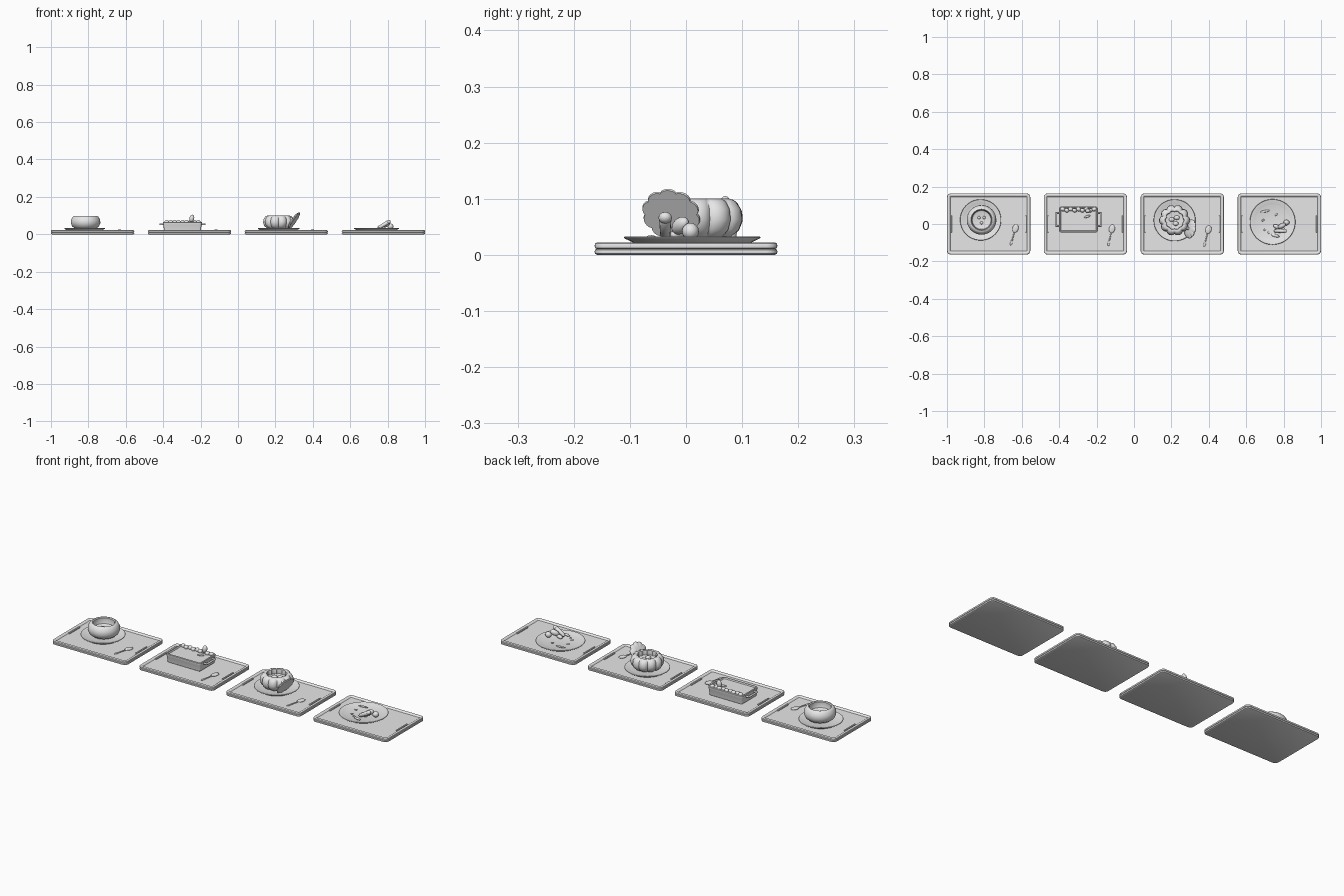
import bpy, bmesh, math, random
from mathutils import Vector, Matrix

if "Cube" in bpy.data.objects:
    bpy.data.objects.remove(bpy.data.objects["Cube"])

random.seed(4)
grey = bpy.data.materials.new("plain grey")
grey.diffuse_color = (0.8, 0.8, 0.8, 1)
grey.use_nodes = True
grey.node_tree.nodes["Principled BSDF"].inputs["Base Color"].default_value = grey.diffuse_color


def finish(bm, name, loc=(0, 0, 0), rot=None, angle=35):
    bmesh.ops.recalc_face_normals(bm, faces=bm.faces)
    me = bpy.data.meshes.new(name)
    bm.to_mesh(me)
    bm.free()
    me.materials.append(grey)
    ob = bpy.data.objects.new(name, me)
    bpy.context.collection.objects.link(ob)
    ob.location = loc
    if rot:
        ob.rotation_euler = rot
    bpy.ops.object.select_all(action='DESELECT')
    ob.select_set(True)
    bpy.context.view_layer.objects.active = ob
    bpy.ops.object.shade_smooth_by_angle(angle=math.radians(angle))
    return ob


def loft(rings, name, loc=(0, 0, 0), rot=None, angle=35):
    """Skin a stack of closed rings and cap both ends."""
    bm = bmesh.new()
    vs = [[bm.verts.new(p) for p in r] for r in rings]
    n = len(vs[0])
    for a, b in zip(vs, vs[1:]):
        for i in range(n):
            j = (i + 1) % n
            bm.faces.new((a[i], a[j], b[j], b[i]))
    bm.faces.new(vs[0][::-1])
    bm.faces.new(vs[-1])
    return finish(bm, name, loc, rot, angle)


def lathe(profile, name, loc, rot=None, n=48, ribs=0, depth=0.0, angle=35):
    """Turned shape, optionally with pumpkin ribs."""
    rings = []
    for r, z in profile:
        ring = []
        for i in range(n):
            a = math.tau * i / n
            k = r * (1 - depth + depth * 2 * abs(math.cos(a * ribs / 2)) ** 0.7 - depth) if ribs else r
            ring.append((k * math.cos(a), k * math.sin(a), z))
        rings.append(ring)
    return loft(rings, name, loc, rot, angle)


def rounded_rect(hx, hy, rad, z, seg=5):
    pts = []
    for q, (sx, sy) in enumerate(((1, 1), (-1, 1), (-1, -1), (1, -1))):
        for i in range(seg + 1):
            a = (q + i / seg) * math.pi / 2
            pts.append((sx * (hx - rad) + rad * math.cos(a),
                        sy * (hy - rad) + rad * math.sin(a), z))
    return pts


def rect_body(hx, hy, rad, profile, name, loc):
    return loft([rounded_rect(hx - d, hy - d, max(rad - d, 0.002), z) for d, z in profile], name, loc)


def blob(name, loc, size, rot=None):
    bm = bmesh.new()
    bmesh.ops.create_uvsphere(bm, u_segments=16, v_segments=10, radius=1)
    bmesh.ops.scale(bm, vec=size, verts=bm.verts)
    return finish(bm, name, loc, rot, 60)


def rod(name, a, b, r0, r1):
    a, b = Vector(a), Vector(b)
    rot = (b - a).to_track_quat('Z', 'Y').to_euler()
    h = (b - a).length
    return lathe([(r0 * .6, 0), (r0, h * .08), (r1, h * .92), (r1 * .6, h)], name, a, rot, 14, angle=50)


FLOOR = 0.016
TRAYS = (-0.777, -0.26, 0.258, 0.777)

# Trays with a grooved double rim and two grip bars
for x in TRAYS:
    rect_body(0.2225, 0.163, 0.02,
              [(0.005, 0), (0.001, 0.002), (0, 0.005), (0.001, 0.009), (0.004, 0.0105),
               (0.001, 0.012), (0, 0.016), (0.001, 0.020), (0.004, 0.022), (0.011, 0.022),
               (0.014, 0.020), (0.018, FLOOR)], "tray", (x, 0, 0))
    for s in (-1, 1):
        rect_body(0.004, 0.045, 0.003, [(0, 0), (0, 0.005), (0.0015, 0.0065)],
                  "tray_grip", (x + s * 0.2, 0, FLOOR - 0.001))


# Plates
def plate(x, y, r):
    lathe([(r * .78, 0), (r * .86, 0.006), (r * .985, 0.013), (r, 0.015), (r * .985, 0.017),
           (r * .8, 0.0135), (r * .74, 0.011)], "plate", (x, y, FLOOR), angle=30)


plate(-0.82, 0.022, 0.11)
plate(0.217, 0.02, 0.112)
plate(0.741, 0.011, 0.122)


# Spoons
def spoon(x, y, dx, dy):
    ang = math.atan2(dy, dx)
    blob("spoon_bowl", (x, y, FLOOR + 0.004), (0.023, 0.016, 0.005), (0, 0, ang))
    d = Vector((math.cos(ang), math.sin(ang), 0))
    s = Vector((x, y, FLOOR + 0.003))
    rod("spoon_handle", s + d * 0.018, s + d * 0.078, 0.003, 0.003)
    blob("spoon_end", s + d * 0.078, (0.016, 0.006, 0.003), (0, 0, ang))


spoon(-0.634, -0.024, -0.02, -0.07)
spoon(-0.118, -0.026, -0.015, -0.07)
spoon(0.398, -0.03, -0.018, -0.07)

# Round soup bowl
BX, BY = -0.815, 0.022
lathe([(0.045, 0.027), (0.058, 0.032), (0.072, 0.043), (0.079, 0.06), (0.078, 0.077), (0.07, 0.092),
       (0.063, 0.098), (0.057, 0.099), (0.053, 0.095), (0.054, 0.08), (0.05, 0.066), (0.04, 0.062)],
      "soup_bowl", (BX, BY, 0))
for dx, dy in ((-0.014, 0.012), (0.014, 0.012), (0.0, -0.016)):
    blob("soup_piece", (BX + dx, BY + dy, 0.063), (0.008, 0.008, 0.005))

# Rectangular baking dish
DX, DY = -0.297, 0.024
rect_body(0.104, 0.07, 0.014,
          [(0.012, FLOOR), (0.006, 0.02), (0.002, 0.05), (0, 0.056), (0, 0.064), (0.002, 0.066),
           (0.007, 0.066), (0.009, 0.064), (0.010, 0.060)], "baking_dish", (DX, DY, 0))
for s in (-1, 1):
    for t in (-1, 1):
        rod("dish_handle_arm", (DX + s * 0.095, DY + t * 0.035, 0.054),
            (DX + s * 0.122, DY + t * 0.035, 0.054), 0.005, 0.005)
    rod("dish_handle_bar", (DX + s * 0.119, DY - 0.039, 0.054),
        (DX + s * 0.119, DY + 0.039, 0.054), 0.005, 0.005)

# Topping along the back of the dish, with a garnish
for i in range(9):
    blob("topping", (DX - 0.084 + i * 0.021, 0.076 + 0.003 * (-1) ** i, 0.065),
         (0.013, 0.011, 0.011), (0, 0, random.uniform(-.6, .6)))
blob("garnish", (-0.247, 0.07, 0.085), (0.013, 0.012, 0.02), (0, 0.2, 0))
blob("garnish_leaf", (-0.25, 0.04, 0.064), (0.018, 0.006, 0.005), (0, 0, 0.3))

# Hollow ribbed pumpkin
PX, PY = 0.217, 0.02
lathe([(0.045, 0.028), (0.062, 0.032), (0.077, 0.045), (0.083, 0.063), (0.08, 0.082), (0.07, 0.096),
       (0.06, 0.1), (0.051, 0.098), (0.049, 0.088), (0.05, 0.074), (0.04, 0.072)],
      "pumpkin", (PX, PY, 0), n=100, ribs=10, depth=0.06, angle=50)
for dx, dy in ((0.012, 0.014), (-0.016, 0.004), (0.006, -0.018)):
    blob("pumpkin_filling", (PX + dx, PY + dy, 0.074), (0.015, 0.012, 0.009))

# Pumpkin lid propped on the side, cut face outward
LID = Matrix.Rotation(math.radians(-12), 4, 'Z') @ Matrix.Rotation(math.radians(-57), 4, 'Y')
lid_pos = Vector((0.303, -0.027, 0.071))
lathe([(0.02, 0), (0.052, 0), (0.053, 0.004), (0.044, 0.011), (0.025, 0.015), (0.008, 0.015)],
      "pumpkin_lid", lid_pos, LID.to_euler(), n=100, ribs=10, depth=0.05, angle=40)
up = (LID @ Vector((0, 0, 1, 0))).to_3d()
rod("lid_stem", lid_pos + up * 0.012, lid_pos + up * 0.03, 0.008, 0.006)

# Vegetables and bites on the last plate
rod("stalk", (0.75, -0.037, 0.034), (0.805, -0.037, 0.066), 0.009, 0.011)
blob("stalk_tip", (0.805, -0.037, 0.066), (0.012, 0.012, 0.01), (0, -0.5, 0))
blob("long_piece", (0.79, -0.01, 0.052), (0.024, 0.013, 0.014), (0, -0.4, 0.5))
blob("round_piece", (0.815, 0.008, 0.042), (0.016, 0.015, 0.015))
blob("lower_piece", (0.765, -0.015, 0.036), (0.022, 0.011, 0.01), (0, 0, -0.4))
blob("slice", (0.755, -0.062, 0.03), (0.023, 0.008, 0.005), (0, 0, -0.25))
blob("slice", (0.70, 0.068, 0.03), (0.026, 0.006, 0.004), (0, 0, 0.15))
for cx, cy in ((0.70, -0.03), (0.72, -0.045), (0.76, 0.05), (0.69, 0.02)):
    blob("crumb", (cx, cy, 0.029), (0.008, 0.005, 0.003), (0, 0, random.uniform(0, 3)))
